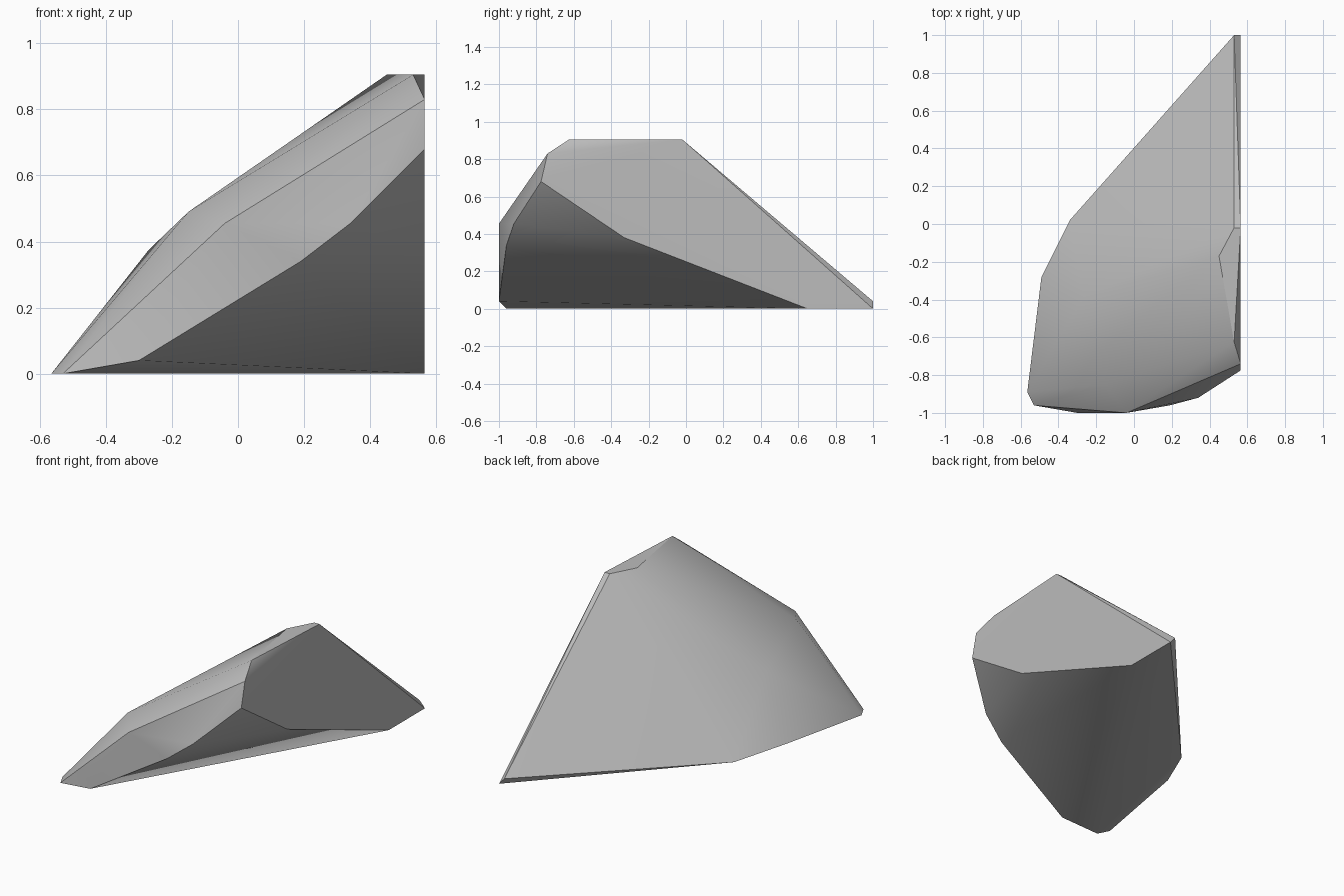
import bpy
import bmesh
import math

# Remove only the default cube
default_cube = bpy.data.objects.get("Cube")
if default_cube:
    bpy.data.objects.remove(default_cube, do_unlink=True)


def flat_material(name, colour):
    material = bpy.data.materials.new(name)
    material.use_nodes = True
    material.diffuse_color = colour
    shader = material.node_tree.nodes["Principled BSDF"]
    shader.inputs["Base Color"].default_value = colour
    shader.inputs["Roughness"].default_value = 0.9
    return material


def convex_object(name, corners, material):
    """Wrap the corner points in a convex skin with flat facets merged."""
    bm = bmesh.new()
    for corner in corners:
        bm.verts.new(corner)
    bmesh.ops.convex_hull(bm, input=bm.verts)
    loose = [v for v in bm.verts if not v.link_faces]
    bmesh.ops.delete(bm, geom=loose, context="VERTS")
    bmesh.ops.dissolve_limit(bm, angle_limit=math.radians(1.0),
                             verts=bm.verts, edges=bm.edges)
    bmesh.ops.recalc_face_normals(bm, faces=bm.faces)
    mesh = bpy.data.meshes.new(name)
    bm.to_mesh(mesh)
    bm.free()
    mesh.materials.append(material)
    obj = bpy.data.objects.new(name, mesh)
    bpy.context.collection.objects.link(obj)
    return obj


# Main levels of the boulder
SIDE = 0.565     # flat cleaved side
BEVEL = 0.53     # inner edge of the chipped corner
TOP = 0.905
GROUND = 0.0

# Outline of the cleaved side, as y and z
cleaved_side = [(SIDE, y, z) for y, z in (
    (-0.02, TOP), (1, GROUND), (0.65, GROUND),
    (-0.33, 0.38), (-0.775, 0.68), (-0.74, 0.83))]

# Small level summit and the chipped rear corner
summit = [(BEVEL, -0.02, TOP), (0.45, -0.17, TOP), (BEVEL, -0.625, TOP)]
rear_chip = [(BEVEL, 1, 0.04)]

# Foot of the slope
foot = [(-SIDE, -0.89, GROUND), (-BEVEL, -0.96, GROUND),
        (-0.34, 0.02, GROUND), (-0.49, -0.28, 0.04)]

# Front brow, undercut edge and shoulder of the slope
brow = [(-0.04, -1, 0.455), (-0.15, -0.85, 0.49)]
undercut = [(-0.3, -1, 0.04), (0.19, -0.96, 0.34), (0.34, -0.92, 0.455)]
shoulder = [(-0.27, -0.39, 0.375)]

stone = flat_material("stone_grey", (0.5, 0.5, 0.5, 1.0))
boulder = convex_object(
    "boulder",
    cleaved_side + summit + rear_chip + foot + brow + undercut + shoulder,
    stone)

# Soft shading across gentle facets, crisp along strong ridges
bpy.ops.object.select_all(action="DESELECT")
boulder.select_set(True)
bpy.context.view_layer.objects.active = boulder
bpy.ops.object.shade_smooth_by_angle(angle=math.radians(30))
